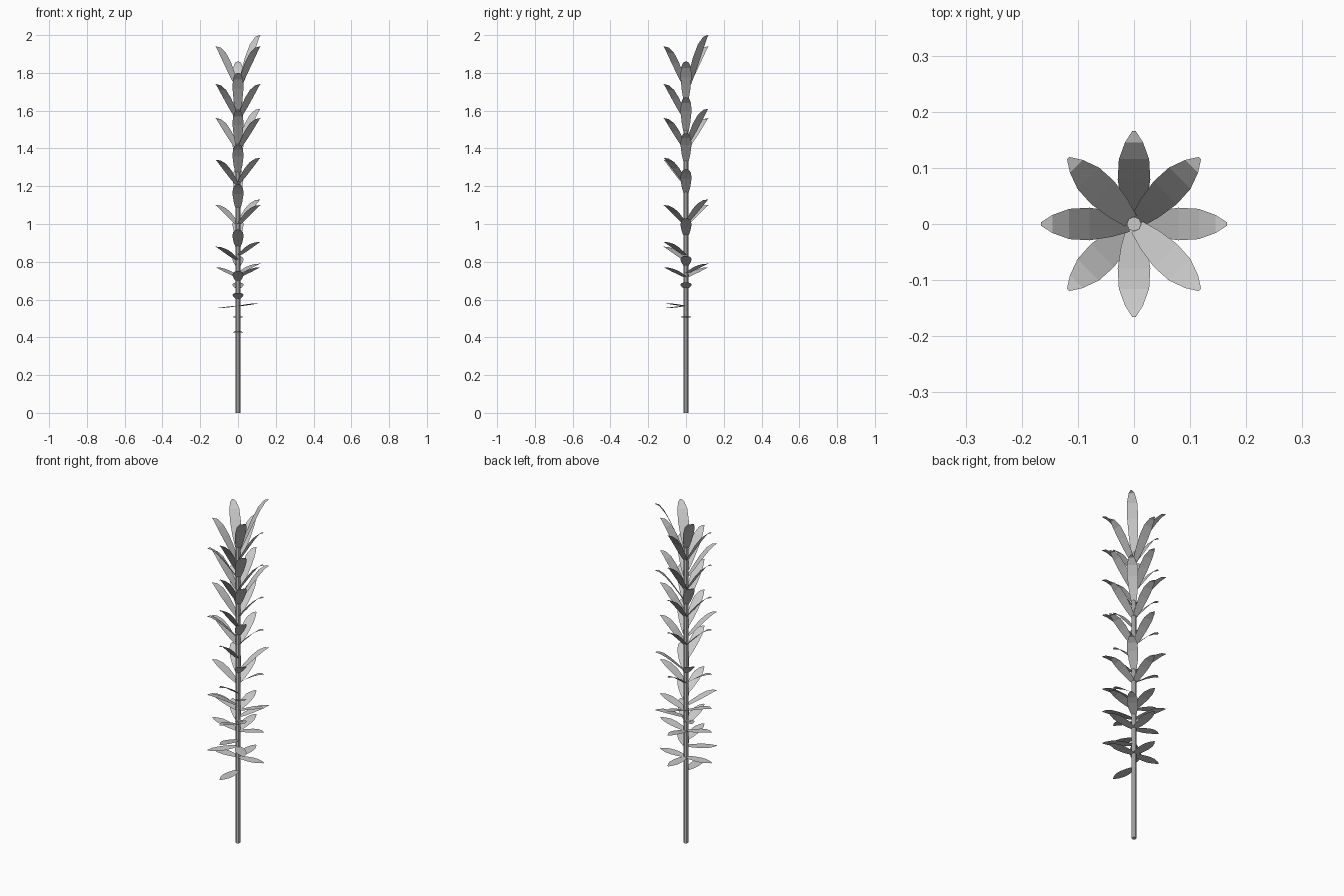
import bpy, bmesh, math

if "Cube" in bpy.data.objects:
    bpy.data.objects.remove(bpy.data.objects["Cube"])

# leaf outline: (distance along the leaf 0-1, half width, height profile 0-1)
OUTLINE = [(0, .014, 0), (.2, .023, .26), (.45, .029, .58),
           (.68, .027, .83), (.87, .016, .97), (1, .003, 1)]
REACH, START = .166, .008


def add_leaf(bm, azimuth, tip, rise):
    c, s = math.cos(math.radians(azimuth)), math.sin(math.radians(azimuth))
    rows = []
    for t, half, h in OUTLINE:
        r = START + (REACH - START) * t
        z = tip - rise + rise * h
        rows.append([bm.verts.new((r * c - w * s, r * s + w * c, z))
                     for w in (-half, half)])
    for a, b in zip(rows, rows[1:]):
        bm.faces.new((a[0], b[0], b[1], a[1]))


def leaf_row(name, azimuth, tips, rises):
    bm = bmesh.new()
    for tip, rise in zip(tips, rises):
        add_leaf(bm, azimuth, tip, rise)
    mesh = bpy.data.meshes.new(name)
    bm.to_mesh(mesh)
    bm.free()
    obj = bpy.data.objects.new(name, mesh)
    bpy.context.collection.objects.link(obj)


# stem
bpy.ops.mesh.primitive_cylinder_add(vertices=8, radius=.013, depth=1.74,
                                    location=(0, 0, .87))
bpy.context.object.name = "stem"

# leaves get steeper towards the top
RISE = [.20, .18, .15, .125, .09, .05, .03, .005]
SIDE = [1.86, 1.67, 1.48, 1.29, 1.03, .83, .69, .51]
leaf_row("right_leaves", 0, SIDE, RISE)
leaf_row("left_leaves", 180, SIDE, RISE)
leaf_row("back_leaves", 90, SIDE, RISE)
leaf_row("front_leaves", 270,
         [1.80, 1.60, 1.42, 1.21, .97, .75, .635, .43], RISE)
leaf_row("front_right_leaves", 315,
         [1.94, 1.74, 1.56, 1.35, 1.10, .905, .77, .58],
         [.21, .18, .16, .13, .10, .07, .05, .015])
leaf_row("back_left_leaves", 135, [1.94, 1.56, 1.10, .77], [.21, .16, .10, .05])
leaf_row("front_left_leaves", 225, [1.74, 1.34, .88, .555], [.18, .13, .07, -.012])
leaf_row("back_right_leaves", 45, [2.0, 1.61, 1.13, .79], [.29, .19, .12, .05])
